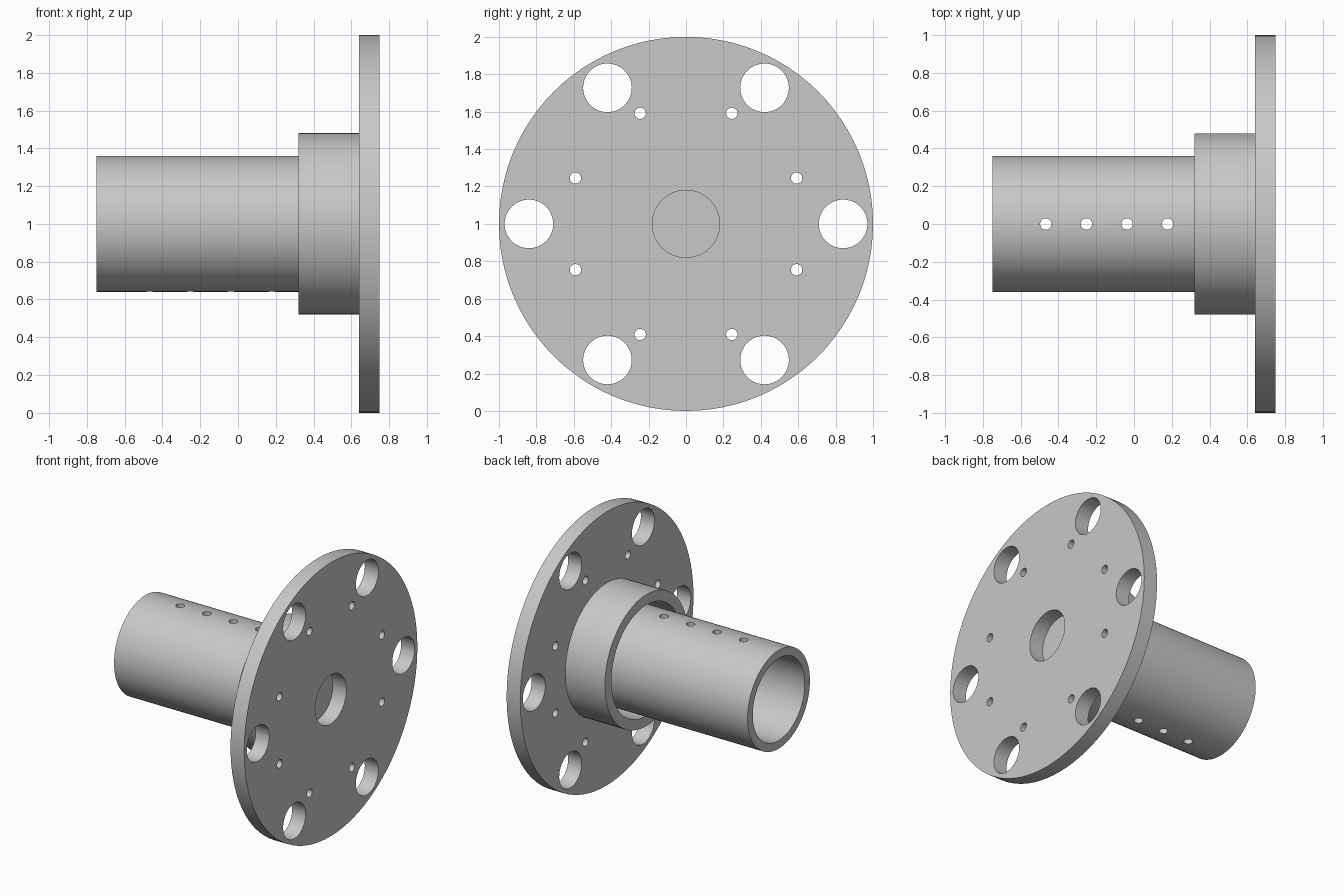
import bpy, bmesh, math
from mathutils import Matrix, Vector

if "Cube" in bpy.data.objects:
    bpy.data.objects.remove(bpy.data.objects["Cube"], do_unlink=True)

AXIS_Z = 1.0
SEGMENTS = 96

# Single material
GREY = (0.58, 0.58, 0.58, 1)
metal = bpy.data.materials.new("light grey metal")
metal.use_nodes = True
metal.diffuse_color = GREY
metal.node_tree.nodes["Principled BSDF"].inputs["Base Color"].default_value = GREY


def add_object(name, bm):
    bmesh.ops.remove_doubles(bm, verts=bm.verts, dist=1e-5)
    bmesh.ops.recalc_face_normals(bm, faces=bm.faces)
    mesh = bpy.data.meshes.new(name)
    bm.to_mesh(mesh)
    bm.free()
    mesh.materials.append(metal)
    obj = bpy.data.objects.new(name, mesh)
    bpy.context.collection.objects.link(obj)
    return obj


def lathe(name, profile, closed):
    """Spin (x, radius) points around the horizontal x axis."""
    bm = bmesh.new()
    verts = [bm.verts.new((x, 0, AXIS_Z + r)) for x, r in profile]
    pairs = list(zip(verts, verts[1:]))
    if closed:
        pairs.append((verts[-1], verts[0]))
    edges = [bm.edges.new(p) for p in pairs]
    bmesh.ops.spin(bm, geom=verts + edges, cent=(0, 0, AXIS_Z), axis=(1, 0, 0),
                   angle=math.tau, steps=SEGMENTS, use_duplicate=False)
    return add_object(name, bm)


def drill(obj, holes, direction, depth):
    """Cut round holes, given as (centre, radius), along a direction."""
    bm = bmesh.new()
    turn = Vector(direction).to_track_quat('Z', 'Y').to_matrix().to_4x4()
    for centre, radius in holes:
        bmesh.ops.create_cone(bm, cap_ends=True, segments=48, radius1=radius,
                              radius2=radius, depth=depth,
                              matrix=Matrix.Translation(centre) @ turn)
    cutter = add_object(obj.name + "_cutter", bm)
    cutter.hide_render = True
    mod = obj.modifiers.new("holes", 'BOOLEAN')
    mod.operation = 'DIFFERENCE'
    mod.solver = 'EXACT'
    mod.object = cutter
    bpy.context.view_layer.objects.active = obj
    bpy.ops.object.modifier_apply(modifier=mod.name)
    bpy.data.objects.remove(cutter, do_unlink=True)


def ring_of_holes(count, pitch_radius, radius, start=0.0):
    angles = [start + math.tau * i / count for i in range(count)]
    return [((0.695, pitch_radius * math.cos(a), AXIS_Z + pitch_radius * math.sin(a)), radius)
            for a in angles]


# Flange disc with centre bore, six large holes and eight bolt holes
flange = lathe("flange_disc", [(0.64, 0), (0.64, 1), (0.75, 1), (0.75, 0)], False)
drill(flange, [((0.695, 0, AXIS_Z), 0.18)] + ring_of_holes(6, 0.84, 0.13)
      + ring_of_holes(8, 0.64, 0.03, math.pi / 8), (1, 0, 0), 0.3)

# Collar ring around the foot of the tube
collar = lathe("collar_ring", [(0.32, 0.405), (0.32, 0.48), (0.64, 0.48), (0.64, 0.405)], True)

# Tube, open at the outer end and closed against the flange
tube = lathe("tube", [(0.54, 0), (0.54, 0.3), (-0.75, 0.3), (-0.75, 0.36),
                      (0.64, 0.36), (0.64, 0)], False)
drill(tube, [((-0.467 + 0.215 * i, 0, AXIS_Z), 0.03) for i in range(4)], (0, 0, 1), 1.0)

# Smooth round walls, crisp rims
bpy.ops.object.select_all(action='DESELECT')
for part in (flange, collar, tube):
    part.select_set(True)
bpy.context.view_layer.objects.active = flange
bpy.ops.object.shade_smooth_by_angle(angle=math.radians(30))
